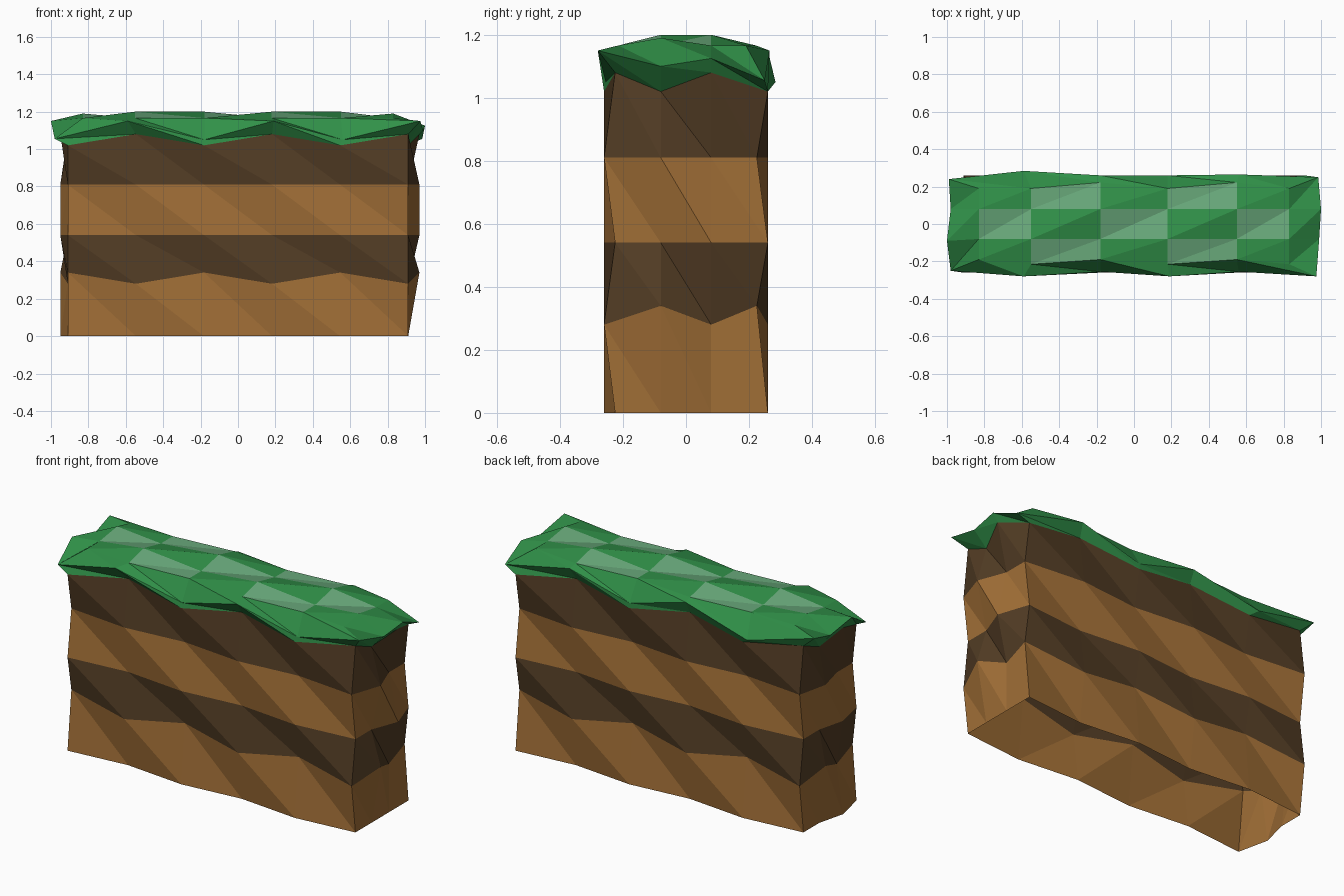
import bpy

if "Cube" in bpy.data.objects:
    bpy.data.objects.remove(bpy.data.objects["Cube"])

# Flat colours
def material(name, rgb):
    m = bpy.data.materials.new(name)
    lin = [((c / 255 + 0.055) / 1.055) ** 2.4 for c in rgb]
    m.diffuse_color = (*lin, 1)
    m.use_nodes = True
    m.node_tree.nodes["Principled BSDF"].inputs["Base Color"].default_value = m.diffuse_color
    return m

light_earth = material("light_earth", (160, 110, 54))
dark_earth = material("dark_earth", (82, 60, 36))
grass_green = material("grass_green", (48, 144, 72))
pale_grass = material("pale_grass", (104, 168, 122))

N = 16                      # points round each ring: 6 front, 2 right, 6 back, 2 left


def build(name, verts, faces, slots, mats):
    me = bpy.data.meshes.new(name)
    me.from_pydata(verts, [], faces)
    for m in mats:
        me.materials.append(m)
    for p, s in zip(me.polygons, slots):
        p.material_index = s
    me.update()
    ob = bpy.data.objects.new(name, me)
    bpy.context.collection.objects.link(ob)
    return ob


def bridge(lower, upper):
    """Triangles between two rings of vertex indices."""
    tris = []
    for k in range(N):
        n = (k + 1) % N
        tris += [(lower[k], lower[n], upper[k]), (lower[n], upper[n], upper[k])]
    return tris


# Point k of ring r on the chiselled earth wall
def earth_point(k, r):
    even = k % 2 == 0
    z = (0, 0.34 if even else 0.28, 0.54, 0.81, 1.02 if even else 1.08)[r]
    out = (k + r) % 2 == 0
    depth = 0.26 if out else 0.225
    if k < 6:                                   # front
        return (-0.91 + 0.364 * k, -depth, z)
    if k < 8:                                   # right end
        return (0.91 if out or r == 0 else 0.97, (-0.08, 0.08)[k - 6], z)
    if k < 14:                                  # back
        return (0.91 - 0.364 * (k - 8), depth, z)
    return (-0.91 if out else -0.95, (0.08, -0.08)[k - 14], z)   # left end


# Earth wall: four bands, open underneath
verts, faces, slots = [], [], []
for r in range(5):
    verts += [earth_point(k, r) for k in range(N)]
for r in range(4):
    tris = bridge(range(r * N, r * N + N), range(r * N + N, r * N + 2 * N))
    faces += tris
    slots += [r % 2] * len(tris)
build("earth_wall", verts, faces, slots, [light_earth, dark_earth])

# Grass cap: overhanging rim, then a 6 x 4 grid on top
rim = [(-0.98, -0.25, 1.055), (-0.59, -0.28, 1.15), (-0.18, -0.255, 1.05),
       (0.19, -0.28, 1.15), (0.56, -0.255, 1.05), (0.975, -0.28, 1.15),
       (0.99, -0.08, 1.10), (1.0, 0.08, 1.125),
       (0.985, 0.25, 1.055), (0.56, 0.265, 1.15), (0.18, 0.26, 1.05),
       (-0.18, 0.26, 1.15), (-0.59, 0.284, 1.05), (-0.99, 0.24, 1.15),
       (-0.98, 0.08, 1.105), (-1.0, -0.09, 1.15)]
verts = [earth_point(k, 4) for k in range(N)] + rim
xs = (-0.83, -0.55, -0.18, 0.18, 0.55, 0.83)


def grid(a, b):
    return 2 * N + a * 4 + b


for a, x in enumerate(xs):
    ys = (-0.215 if a % 2 else -0.19, -0.08, 0.08,
          0.222 if a in (2, 4) else 0.19)
    for b, y in enumerate(ys):
        high = b in (1, 2) and (a + b) % 2 == 0
        z = (1.19 if a in (0, 5) else 1.2) if high else 1.166
        verts.append((x, y, z))

edge = ([grid(a, 0) for a in range(6)] + [grid(5, 1), grid(5, 2)] +
        [grid(a, 3) for a in range(5, -1, -1)] + [grid(0, 2), grid(0, 1)])
faces = bridge(range(N), range(N, 2 * N)) + bridge(range(N, 2 * N), edge)
slots = [0] * len(faces)
# Checkered pale patches
for a in range(5):
    for b in range(3):
        p, q, s, t = grid(a, b), grid(a + 1, b), grid(a + 1, b + 1), grid(a, b + 1)
        faces += [(p, q, s), (p, s, t)]
        slots += [(a + b) % 2] * 2
build("grass_cap", verts, faces, slots, [grass_green, pale_grass])
